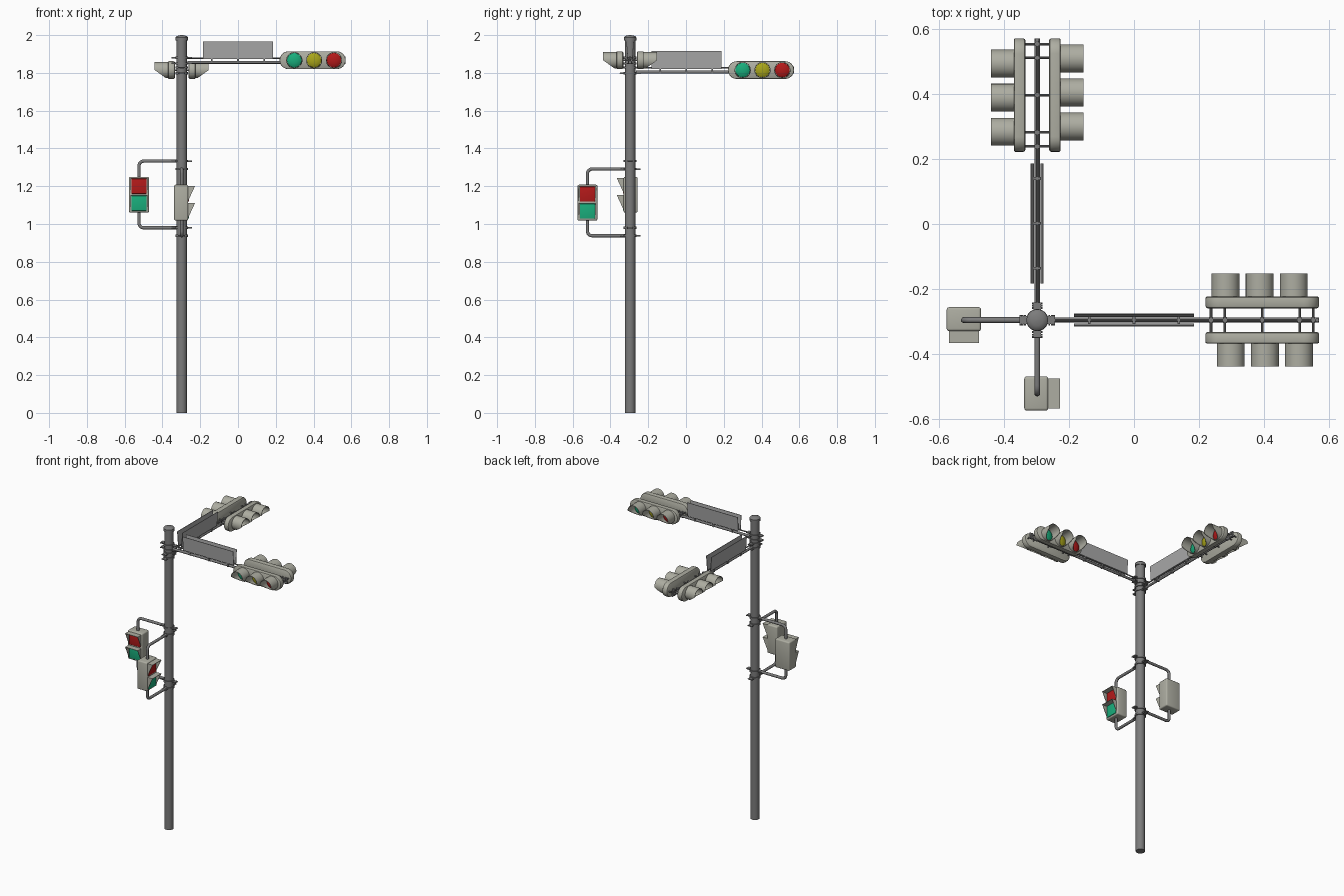
import bpy, bmesh
from math import pi, sin, cos
from mathutils import Matrix, Vector

if "Cube" in bpy.data.objects:
    bpy.data.objects.remove(bpy.data.objects["Cube"])

def mat(name, r, g, b):
    m = bpy.data.materials.new(name)
    m.diffuse_color = (r, g, b, 1)
    m.use_nodes = True
    m.node_tree.nodes["Principled BSDF"].inputs["Base Color"].default_value = m.diffuse_color
    return m

STEEL = mat("steel", .2, .2, .2)
SHELL = mat("shell", .42, .42, .36)
PANEL = mat("panel", .4, .4, .4)
RED = mat("red", .45, .01, .01)
YELLOW = mat("yellow", .4, .38, .01)
GREEN = mat("green", .01, .42, .2)

def finish(name, bm, material, M):
    bmesh.ops.transform(bm, matrix=M, verts=bm.verts)
    bmesh.ops.recalc_face_normals(bm, faces=bm.faces)
    me = bpy.data.meshes.new(name)
    for f in bm.faces:
        f.smooth = True
    bm.to_mesh(me)
    bm.free()
    me.set_sharp_from_angle(angle=0.6)
    me.materials.append(material)
    ob = bpy.data.objects.new(name, me)
    bpy.context.collection.objects.link(ob)
    return ob

def add_box(bm, lo, hi, bevel=0):
    lo, hi = Vector(lo), Vector(hi)
    m = Matrix.Translation((lo + hi) / 2) @ Matrix.Diagonal((*(hi - lo), 1))
    r = bmesh.ops.create_cube(bm, size=1, matrix=m)
    if bevel:
        edges = {e for v in r["verts"] for e in v.link_edges}
        bmesh.ops.bevel(bm, geom=list(edges), offset=bevel, segments=3,
                        profile=.5, affect='EDGES')

def add_rod(bm, a, b, r, segs=12):
    a, b = Vector(a), Vector(b)
    d = b - a
    m = Matrix.Translation((a + b) / 2) @ d.to_track_quat('Z', 'Y').to_matrix().to_4x4()
    bmesh.ops.create_cone(bm, cap_ends=True, segments=segs, radius1=r, radius2=r,
                          depth=d.length, matrix=m)

def loft(bm, rings, cap_start=True, cap_end=True):
    vs = [[bm.verts.new(p) for p in ring] for ring in rings]
    n = len(vs[0])
    for a, b in zip(vs, vs[1:]):
        for i in range(n):
            bm.faces.new((a[i], a[(i + 1) % n], b[(i + 1) % n], b[i]))
    if cap_start:
        bm.faces.new(vs[0])
    if cap_end:
        bm.faces.new(vs[-1])

def lathe(bm, profile, segs=32, origin=(0, 0, 0)):
    o = Vector(origin)
    loft(bm, [[o + Vector((r * cos(2*pi*i/segs), r * sin(2*pi*i/segs), z))
               for i in range(segs)] for r, z in profile])

def stadium(half, r, y, n=12):
    pts = []
    for side in (1, -1):
        for i in range(n + 1):
            a = -pi/2 + pi * i / n
            pts.append((side * (half - .047 + r * cos(a)), y, side * r * sin(a)))
    return pts

def clamp(name, z, M):
    # band round the pole with bolted ears fore and aft
    bm = bmesh.new()
    lathe(bm, [(.034, z - .006), (.034, z + .006)])
    for s in (1, -1):
        add_box(bm, (s * .043 - .011, -.012, z - .004), (s * .043 + .011, .012, z + .004))
        for x in (.037, .045, .052):
            add_rod(bm, (s * x, -.016, z), (s * x, .016, z), .003, 8)
    finish(name, bm, STEEL, M)

def vehicle_head(name, M):
    # stadium shaped housing with rounded edges
    bm = bmesh.new()
    loft(bm, [stadium(.175, r, y) for r, y in
              ((.040, -.036), (.045, -.039), (.047, -.044), (.047, -.066),
               (.046, -.070), (.043, -.072))])
    finish(name + "_housing", bm, SHELL, M)
    for i, (col, m) in enumerate((("green", GREEN), ("yellow", YELLOW), ("red", RED))):
        cx = .008 + (i - 1) * .105
        # domed lens
        bm = bmesh.new()
        lathe(bm, [(.039, .070), (.038, .075), (.030, .080), (.016, .084), (.004, .085)], 24)
        finish(f"{name}_{col}_lens", bm, m,
               M @ Matrix.Translation((cx, 0, 0)) @ Matrix.Rotation(pi/2, 4, 'X'))
        # hood: full length over the top half, cut back below
        bm = bmesh.new()
        n = 32
        def ring(r, tip):
            pts = []
            for k in range(n):
                s = sin(2*pi*k/n)
                depth = .073 if s >= -.01 else .073 + .060 * s
                pts.append((cx + r * cos(2*pi*k/n), -.070 - depth * tip, r * s))
            return pts
        loft(bm, [ring(.043, 0), ring(.043, 1), ring(.040, 1), ring(.040, 0)], False, False)
        finish(f"{name}_{col}_hood", bm, SHELL, M)

def signal_arm(name, M):
    # main tube with thin upper rod
    bm = bmesh.new()
    add_rod(bm, (.03, 0, 1.856), (.868, 0, 1.856), .008)
    add_rod(bm, (.03, 0, 1.878), (.868, 0, 1.878), .004, 8)
    add_rod(bm, (.862, 0, 1.848), (.862, 0, 1.886), .006, 8)
    # cross struts between the two heads
    for x in (.535, .578, .693, .808, .85):
        add_rod(bm, (x, -.04, 1.866), (x, .04, 1.866), .004, 8)
        add_box(bm, (x - .006, -.009, 1.85), (x + .006, .009, 1.884))
    # sign brackets
    for x in (.16, .298, .436):
        add_box(bm, (x - .004, -.011, 1.85), (x + .004, .011, 1.884))
    finish(name + "_arm", bm, STEEL, M)
    for z in (1.88, 1.85):
        clamp(name + "_arm_clamp", z, M)
    # pair of blank sign plates, leaning outward at the top
    bm = bmesh.new()
    for s in (1, -1):
        loft(bm, [[(x, s * .010, 1.873), (x, s * .013, 1.873),
                   (x, s * .020, 1.967), (x, s * .017, 1.967)] for x in (.113, .483)])
    finish(name + "_sign_plates", bm, PANEL, M)
    C = M @ Matrix.Translation((.693, 0, 1.867))
    vehicle_head(name + "_near_head", C)
    vehicle_head(name + "_far_head", C @ Matrix.Rotation(pi, 4, 'Z'))

def pedestrian_signal(name, M):
    X = -.226
    # bent bracket pipes, top and bottom
    for z, end, s in ((1.333, 1.23, -1), (.980, 1.08, 1)):
        cu = bpy.data.curves.new(name + "_bracket", 'CURVE')
        cu.dimensions = '3D'
        cu.bevel_depth = .009
        cu.bevel_resolution = 3
        cu.use_fill_caps = True
        R = .025
        pts = [(-.02, 0, z)] + [(X + R - R * sin(a), 0, z + s * (R - R * cos(a)))
                                for a in (pi/2 * k / 6 for k in range(7))] + [(X, 0, end)]
        sp = cu.splines.new('POLY')
        sp.points.add(len(pts) - 1)
        for p, q in zip(sp.points, pts):
            p.co = (*q, 1)
        cu.materials.append(STEEL)
        ob = bpy.data.objects.new(name + "_bracket", cu)
        ob.matrix_world = M
        bpy.context.collection.objects.link(ob)
        clamp(name + "_clamp", z, M)
    # housing
    bm = bmesh.new()
    add_box(bm, (X - .053, -.034, 1.06), (X + .053, .040, 1.25), .008)
    finish(name + "_housing", bm, SHELL, M)
    for col, m, z in (("red", RED, 1.2), ("green", GREEN, 1.11)):
        bm = bmesh.new()
        add_box(bm, (X - .040, -.038, z - .040), (X + .040, -.03, z + .040), .003)
        finish(f"{name}_{col}_lens", bm, m, M)
        # wedge hood: top plate with triangular cheeks
        bm = bmesh.new()
        t = z + .042
        add_box(bm, (X - .046, -.070, t - .002), (X + .046, -.033, t + .001))
        for s in (1, -1):
            loft(bm, [[(X + s * w, -.033, t), (X + s * w, -.070, t),
                       (X + s * w, -.033, z - .038)] for w in (.043, .046)])
        finish(f"{name}_{col}_hood", bm, SHELL, M)

# pole with domed cap
base = Matrix.Translation((-.298, -.296, 0))
bm = bmesh.new()
lathe(bm, [(.028, 0), (.028, 1.98)])
finish("pole", bm, STEEL, base)
bm = bmesh.new()
lathe(bm, [(.033, 1.972), (.033, 1.988), (.028, 1.994), (.017, 1.998), (.004, 2.0)])
finish("pole_cap", bm, STEEL, base)

# one set of signals per street, the second turned a quarter and set lower
for tag, angle, arm_dz, ped_dz in (("street_a", 0, 0, 0), ("street_b", pi/2, -.052, -.042)):
    turn = base @ Matrix.Rotation(angle, 4, 'Z')
    signal_arm(tag, turn @ Matrix.Translation((0, 0, arm_dz)))
    pedestrian_signal(tag + "_pedestrian", turn @ Matrix.Translation((0, 0, ped_dz)))
